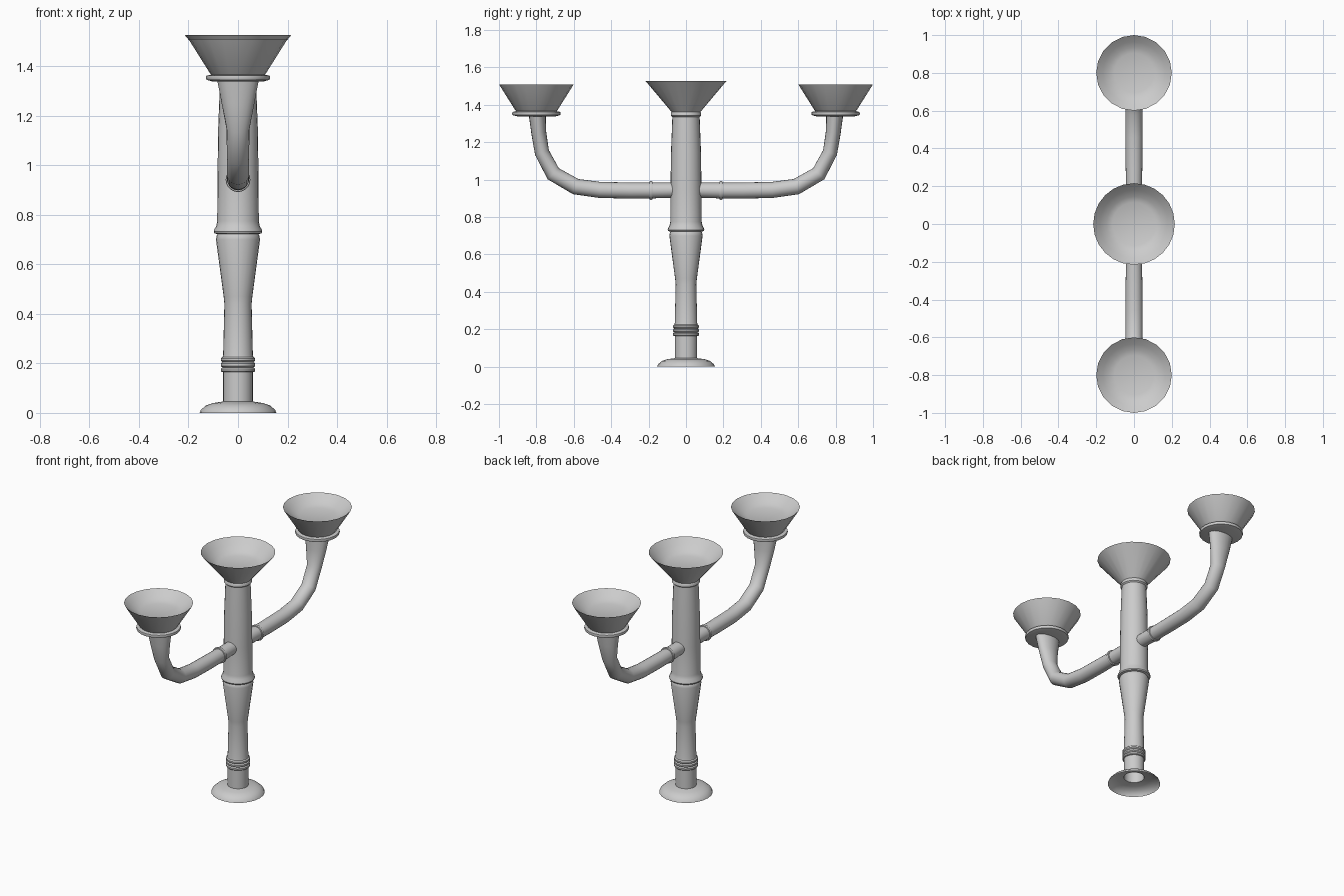
import bpy, bmesh, math
from mathutils import Vector

if "Cube" in bpy.data.objects:
    bpy.data.objects.remove(bpy.data.objects["Cube"])


def finish(name, bm, angle=35):
    bmesh.ops.remove_doubles(bm, verts=bm.verts, dist=1e-5)
    me = bpy.data.meshes.new(name)
    bm.to_mesh(me)
    bm.free()
    ob = bpy.data.objects.new(name, me)
    bpy.context.collection.objects.link(ob)
    bpy.ops.object.select_all(action='DESELECT')
    ob.select_set(True)
    bpy.context.view_layer.objects.active = ob
    bpy.ops.object.shade_smooth_by_angle(angle=math.radians(angle))
    return ob


def skin(bm, rings):
    for a, b in zip(rings, rings[1:]):
        n = len(a)
        for i in range(n):
            j = (i + 1) % n
            bm.faces.new((a[i], a[j], b[j], b[i]))


def lathe(name, profile, loc=(0, 0, 0), sides=24):
    """Revolve an (r, z) profile, listed bottom to top, around z."""
    bm = bmesh.new()
    rings = []
    for r, z in profile:
        rings.append([bm.verts.new((r * math.cos(t), r * math.sin(t), z))
                      for t in (2 * math.pi * i / sides for i in range(sides))])
    skin(bm, rings)
    bmesh.ops.dissolve_degenerate(bm, dist=1e-6, edges=bm.edges)
    ob = finish(name, bm)
    ob.location = loc
    return ob


def tube(name, stations, sign, sides=20):
    """Sweep ellipses along (y, z, x radius, in-plane radius) stations."""
    bm = bmesh.new()
    pts = [Vector((0, s[0], s[1])) for s in stations]
    rings = []
    for k, (y, z, rx, rp) in enumerate(stations):
        d = (pts[min(k + 1, len(pts) - 1)] - pts[max(k - 1, 0)]).normalized()
        nrm = Vector((0, -d.z, d.y))
        ring = []
        for i in range(sides):
            t = 2 * math.pi * i / sides
            p = pts[k] + Vector((rx * math.cos(t), 0, 0)) + nrm * rp * math.sin(t)
            ring.append(bm.verts.new((p.x, p.y * sign, p.z)))
        rings.append(ring)
    skin(bm, rings)
    bmesh.ops.recalc_face_normals(bm, faces=bm.faces)
    return finish(name, bm, 50)


# Foot: open flared shell
lathe("foot", [(0.155, 0), (0.15, 0.012), (0.13, 0.03), (0.10, 0.04), (0.06, 0.046)])

# Stem with three grip rings, flared knop and upper column
stem = [(0.06, 0.044), (0.06, 0.165)]
for z in (0.165, 0.186, 0.207):
    stem += [(0.066, z), (0.069, z + 0.004), (0.069, z + 0.013), (0.066, z + 0.017), (0.062, z + 0.019)]
stem += [(0.06, 0.235), (0.055, 0.44), (0.058, 0.47), (0.089, 0.70), (0.086, 0.717),
         (0.082, 0.722), (0.095, 0.725), (0.098, 0.732), (0.096, 0.74), (0.088, 0.755),
         (0.084, 0.775), (0.083, 0.95), (0.080, 1.15), (0.073, 1.335)]
lathe("stem", stem)

# Centre cup with its neck ring
lathe("centre_cup", [(0, 1.335), (0.073, 1.335), (0.081, 1.342), (0.081, 1.355), (0.077, 1.362),
                     (0.216, 1.527), (0.18, 1.49), (0.145, 1.463), (0.115, 1.45), (0, 1.45)])

for side, sign in (("front", -1), ("back", 1)):
    # Curved arm, flattening out wide under the cup
    tube(side + "_arm", [(0.06, 0.944, 0.040, 0.040), (0.18, 0.942, 0.042, 0.042),
                         (0.30, 0.942, 0.044, 0.043), (0.46, 0.945, 0.045, 0.043),
                         (0.59, 0.963, 0.045, 0.043), (0.71, 1.032, 0.045, 0.042),
                         (0.77, 1.145, 0.046, 0.039), (0.787, 1.25, 0.066, 0.040),
                         (0.795, 1.345, 0.084, 0.045)], sign)
    # Collar on the arm near the column
    tube(side + "_arm_collar", [(0.178, 0.942, 0.040, 0.040), (0.18, 0.942, 0.048, 0.048),
                                (0.187, 0.942, 0.050, 0.050), (0.194, 0.942, 0.048, 0.048),
                                (0.196, 0.942, 0.040, 0.040)], sign)
    # Drip plate and side cup
    lathe(side + "_drip_plate", [(0, 1.338), (0.10, 1.338), (0.127, 1.345), (0.13, 1.352),
                                 (0.128, 1.362), (0.11, 1.366), (0, 1.366)],
          (0, 0.8 * sign, 0), 20)
    lathe(side + "_cup", [(0.105, 1.364), (0.112, 1.37), (0.2, 1.51), (0.165, 1.482),
                          (0.135, 1.465), (0.105, 1.455), (0, 1.455)],
          (0, 0.8 * sign, 0), 20)
